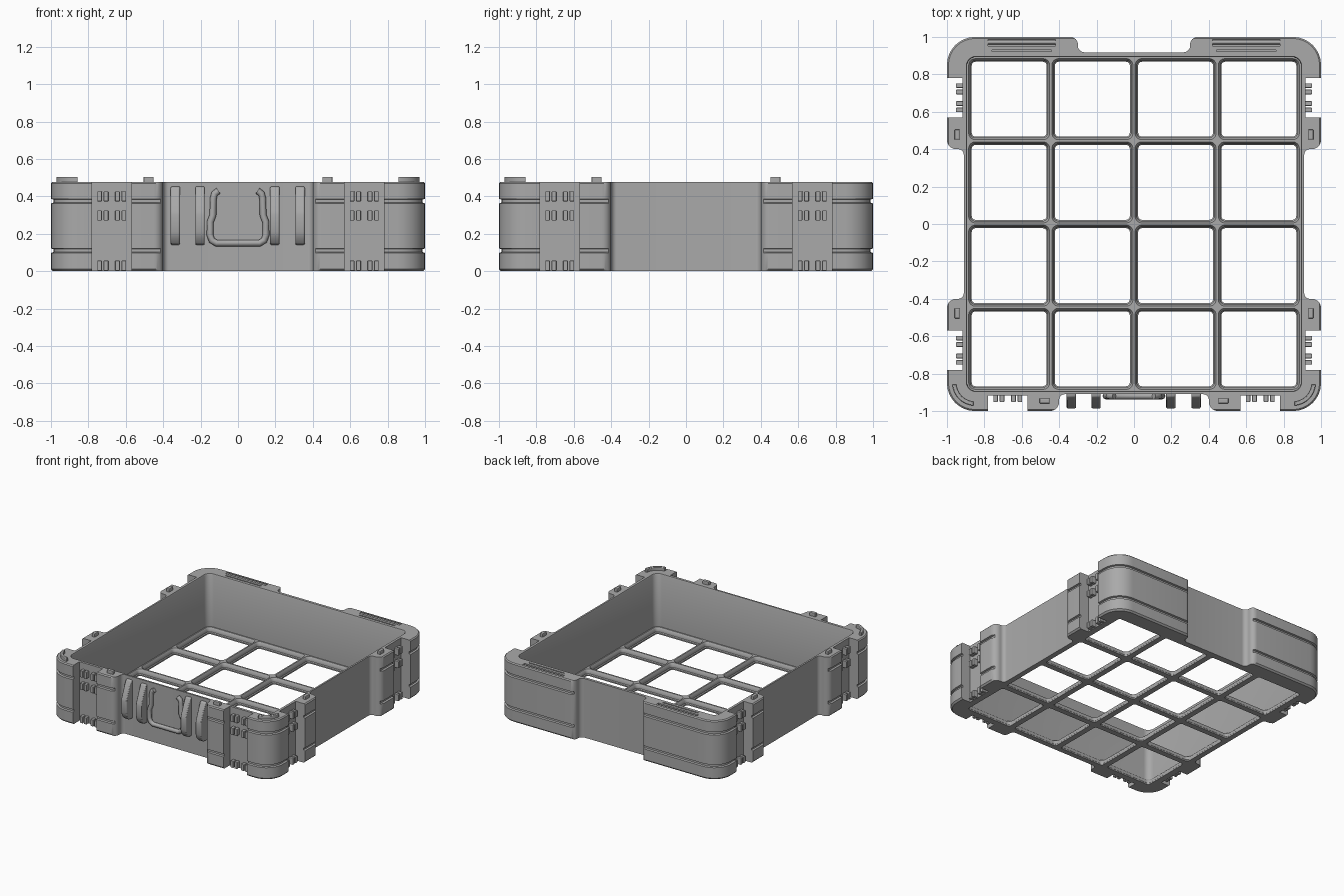
import bpy, bmesh, math
from mathutils import Vector

default = bpy.data.objects.get("Cube")
if default:
    bpy.data.objects.remove(default, do_unlink=True)

grey = bpy.data.materials.new("mid grey plastic")
grey.use_nodes = True
COLOR = (0.40, 0.40, 0.40, 1)
grey.diffuse_color = COLOR
grey.node_tree.nodes["Principled BSDF"].inputs["Base Color"].default_value = COLOR

TOP, FLOOR, PITCH = 0.478, 0.05, 0.445


def finish(name, bm, bevel=0):
    bmesh.ops.recalc_face_normals(bm, faces=bm.faces)
    mesh = bpy.data.meshes.new(name)
    bm.to_mesh(mesh)
    bm.free()
    mesh.materials.append(grey)
    ob = bpy.data.objects.new(name, mesh)
    bpy.context.collection.objects.link(ob)
    if bevel:
        mod = ob.modifiers.new("soft edges", 'BEVEL')
        mod.width, mod.segments, mod.limit_method = bevel, 2, 'ANGLE'
    return ob


def smooth(ob):
    bpy.ops.object.select_all(action='DESELECT')
    ob.select_set(True)
    bpy.context.view_layer.objects.active = ob
    bpy.ops.object.shade_smooth_by_angle(angle=math.radians(35))


def loft(bm, layers):
    """Skin a closed solid through loops of equal length."""
    rings = [[bm.verts.new(p) for p in layer] for layer in layers]
    n = len(rings[0])
    for a, b in zip(rings, rings[1:]):
        for i in range(n):
            j = (i + 1) % n
            bm.faces.new((a[i], a[j], b[j], b[i]))
    bm.faces.new(rings[0][::-1])
    bm.faces.new(rings[-1])


def box(bm, centre, size):
    x, y, z = (s / 2 for s in size)
    c = Vector(centre)
    base = [(-x, -y), (x, -y), (x, y), (-x, y)]
    loft(bm, [[c + Vector((px, py, h)) for px, py in base] for h in (-z, z)])


def fillet(corners, steps=8):
    """Round each (x, y, radius) right-angled corner of a closed outline."""
    out = []
    for i, (x, y, r) in enumerate(corners):
        p = Vector((x, y))
        if r == 0:
            out.append(p)
            continue
        a = (Vector(corners[i - 1][:2]) - p).normalized() * r
        b = (Vector(corners[(i + 1) % len(corners)][:2]) - p).normalized() * r
        for k in range(steps + 1):
            t = k / steps * math.pi / 2
            out.append(p + a * (1 - math.sin(t)) + b * (1 - math.cos(t)))
    return out


def rounded_square(half, r, steps=6):
    return fillet([(-half, -half, r), (half, -half, r), (half, half, r), (-half, half, r)], steps)


def limit(p, reach):
    """Pull a point in to a rounded square of the given half width."""
    core = 0.85
    q = Vector((abs(p.x) - core, abs(p.y) - core))
    d = reach - core
    if q.x > 0 and q.y > 0:
        if q.length > d:
            q = q.normalized() * d
    else:
        q = Vector((min(q.x, d), min(q.y, d)))
    return Vector((math.copysign(q.x + core, p.x), math.copysign(q.y + core, p.y)))


# Body: outline with corner bulges and connector slots, lofted with grooves
S0, S1, DEEP = 0.57, 0.78, 0.917
half = [(.40, -.91, .03), (.40, -1, .05), (S0, -1, 0), (S0, -DEEP, 0), (S1, -DEEP, 0), (S1, -1, 0),
        (1, -1, .15), (1, -S1, 0), (DEEP, -S1, 0), (DEEP, -S0, 0), (1, -S0, 0), (1, -.40, .05), (.91, -.40, .03),
        (.91, .40, .03), (1, .40, .05), (1, S0, 0), (DEEP, S0, 0), (DEEP, S1, 0), (1, S1, 0),
        (1, 1, .15), (.30, 1, .04), (.30, .918, .035)]
outline = fillet(half + [(-x, y, r) for x, y, r in reversed(half)])
profile = [(0, .988), (.012, 1)]
for z in (.11, .375):
    profile += [(z - .012, 1), (z - .008, .986), (z + .008, .986), (z + .012, 1)]
profile += [(TOP - .008, 1), (TOP, .992)]
bm = bmesh.new()
loft(bm, [[(*limit(p, reach), z) for p in outline] for z, reach in profile])
body = finish("tray_body", bm)


def cut(name, bm):
    tool = finish(name, bm)
    tool.hide_render = True
    mod = body.modifiers.new(name, 'BOOLEAN')
    mod.operation, mod.solver, mod.object = 'DIFFERENCE', 'EXACT', tool
    bpy.context.view_layer.objects.active = body
    bpy.ops.object.modifier_apply(modifier=name)
    bpy.data.objects.remove(tool, do_unlink=True)


# Interior with a slightly flared rim
bm = bmesh.new()
loft(bm, [[(*p, z) for p in rounded_square(h, .05)]
          for z, h in ((FLOOR, .893), (TOP - .008, .893), (TOP + .02, .905))])
cut("interior_cutter", bm)

# Sixteen stepped openings in the floor grid
bm = bmesh.new()
for i in range(4):
    for j in range(4):
        c = Vector(((i - 1.5) * PITCH, (j - 1.5) * PITCH))
        steps = ((-.01, .200, .020), (.010, .200, .020), (.016, .206, .026),
                 (.034, .206, .026), (.055, .220, .038))
        loft(bm, [[(*(c + p), z) for p in rounded_square(h, r)] for z, h, r in steps])
cut("grid_cutter", bm)

# Hinge recesses in the back rim
bm = bmesh.new()
for s in (-1, 1):
    box(bm, (s * .60, .970, TOP), (.36, .034, .05))
    box(bm, (s * .60, .926, TOP), (.32, .010, .02))
cut("hinge_recess_cutter", bm)
smooth(body)

# Hinge pins lying in the recesses
for side, s in (("left", 1), ("right", -1)):
    bm = bmesh.new()
    ring = [(math.cos(k * math.pi / 6) * .011, math.sin(k * math.pi / 6) * .011) for k in range(12)]
    loft(bm, [[(x, .972 + a, TOP - .013 + b) for a, b in ring] for x in (s * .60 - .18, s * .60 + .18)])
    smooth(finish(side + "_hinge_pin", bm))

# Connector teeth in every slot: four columns by three rows
slots = {"front_left": (.675, -1, 'y'), "front_right": (-.675, -1, 'y'),
         "left_front": (-.675, 1, 'x'), "left_back": (.675, 1, 'x'),
         "right_front": (-.675, -1, 'x'), "right_back": (.675, -1, 'x')}
for name, (mid, sign, axis) in slots.items():
    bm = bmesh.new()
    for along in (-.065, -.031, .031, .065):
        for z in (.030, .298, .400):
            a, d = mid + along, sign * .932
            if axis == 'y':
                box(bm, (a, d, z), (.025, .04, .054))
            else:
                box(bm, (d, a, z), (.04, .025, .054))
    finish(name + "_connector_teeth", bm, .004)

# Stacking pegs on the rim
pegs = [(s * .478, -.946, .055, .028) for s in (-1, 1)]
pegs += [(s * .946, t * .478, .028, .055) for s in (-1, 1) for t in (-1, 1)]
for n, (x, y, w, d) in enumerate(pegs):
    bm = bmesh.new()
    box(bm, (x, y, TOP + .010), (w, d, .034))
    finish("stacking_peg_%d" % (n + 1), bm, .006)

# Curved stacking ridges on the front corners
for side, s in (("left", 1), ("right", -1)):
    bm = bmesh.new()
    angles = [math.radians(4 + 82 * k / 14) for k in range(15)]
    arc = [(r, a) for r, seq in ((.121, angles), (.100, angles[::-1])) for r, a in [(r, a) for a in seq]]
    loft(bm, [[(s * (.85 + r * math.cos(a)), -.85 - r * math.sin(a), z) for r, a in arc]
              for z in (TOP - .01, TOP + .027)])
    smooth(finish(side + "_corner_ridge", bm, .004))

# Latch ribs on the front wall
rib = [(-.90, .455), (-.925, .45), (-.945, .41), (-.982, .32), (-.986, .30),
       (-.986, .21), (-.975, .175), (-.95, .145), (-.90, .14)]
for n, x in enumerate((-.335, -.203, .197, .332)):
    bm = bmesh.new()
    loft(bm, [[(x + w, y, z) for y, z in rib] for w in (-.025, .025)])
    smooth(finish("latch_rib_%d" % (n + 1), bm, .007))

# Open U-shaped label frame between the ribs
right = [(.105, .430), (.125, .415), (.132, .390), (.134, .300), (.148, .265),
         (.150, .195), (.140, .165), (.115, .150)]
path = right + [(-x, z) for x, z in reversed(right)]
curve = bpy.data.curves.new("label_frame", 'CURVE')
curve.dimensions = '3D'
curve.bevel_depth, curve.bevel_resolution, curve.use_fill_caps = .018, 2, True
spline = curve.splines.new('POLY')
spline.points.add(len(path) - 1)
for pt, (x, z) in zip(spline.points, path):
    pt.co = (x, -.920, z, 1)
curve.materials.append(grey)
bpy.context.collection.objects.link(bpy.data.objects.new("label_frame", curve))
